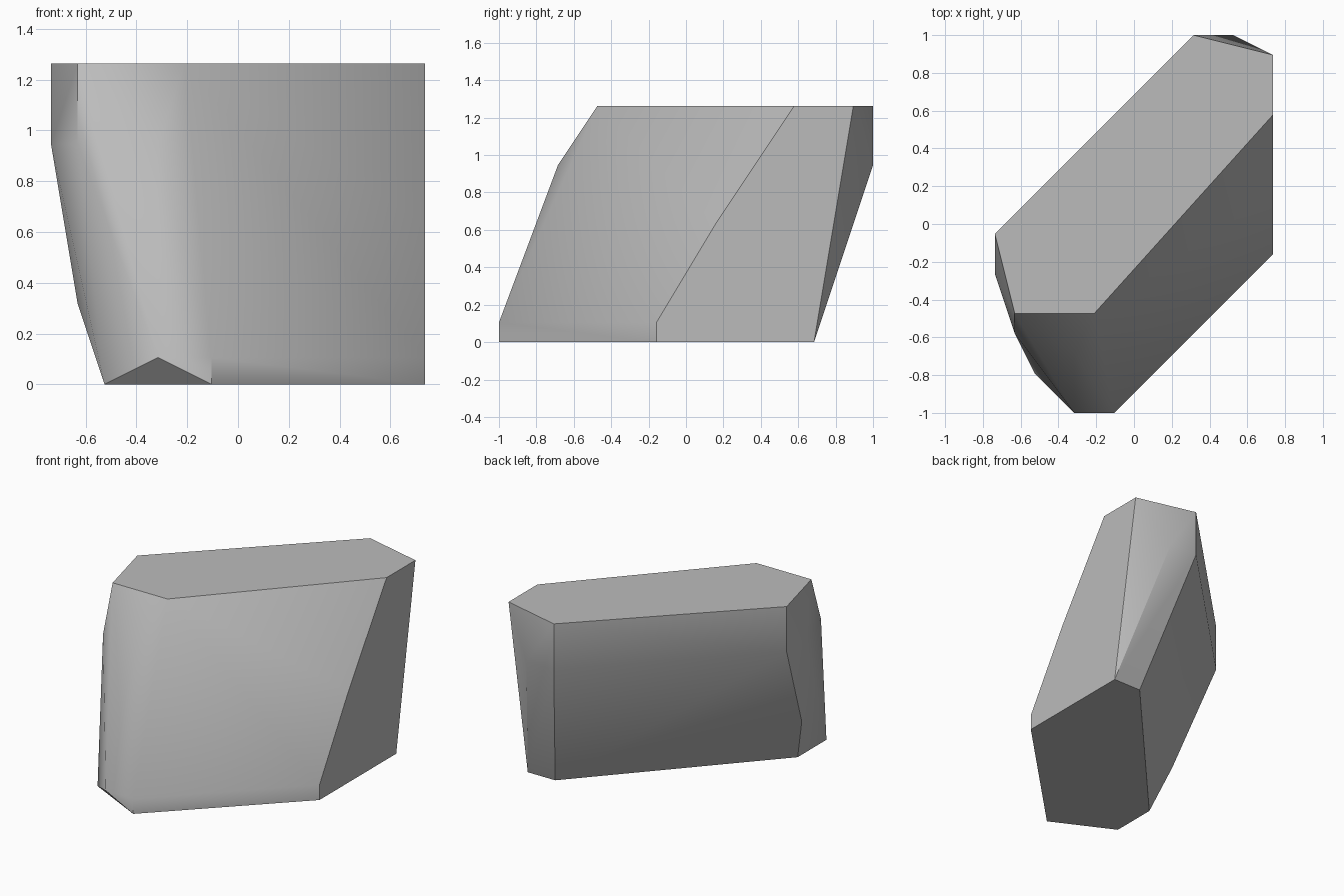
import bpy
import bmesh
import math
from mathutils import Vector

# Remove the default object
default_cube = bpy.data.objects.get("Cube")
if default_cube:
    bpy.data.objects.remove(default_cube, do_unlink=True)

# Rock corners per height level, on a coarse whole-number lattice
WIDTH, DEPTH = 14, 19
UNIT = 2 / DEPTH
LEVELS = {
    0: [(2, 2), (6, 0), (14, 8), (14, 16), (12, 16), (2, 5)],
    1: [(4, 0), (6, 0), (14, 8)],
    3: [(1, 6)],
    6: [(14, 11)],
    9: [(0, 9), (0, 7), (1, 4), (4, 3), (10, 19), (12, 19)],
    12: [(10, 19), (14, 18), (14, 15), (5, 5), (1, 5), (0, 9)],
}


def make_material(name, colour):
    material = bpy.data.materials.new(name)
    material.use_nodes = True
    material.diffuse_color = colour
    shader = material.node_tree.nodes["Principled BSDF"]
    shader.inputs["Base Color"].default_value = colour
    return material


def build_hull(name, levels, material):
    """Wrap a faceted convex block around the level corners."""
    bm = bmesh.new()
    for height, corners in levels.items():
        for across, along in corners:
            lattice_point = Vector((across - WIDTH / 2, along - DEPTH / 2, height))
            bm.verts.new(lattice_point * UNIT)
    bmesh.ops.convex_hull(bm, input=bm.verts[:])

    # Merge the triangles of flat facets
    bmesh.ops.dissolve_limit(bm, angle_limit=math.radians(0.5),
                             verts=bm.verts[:], edges=bm.edges[:])
    bmesh.ops.recalc_face_normals(bm, faces=bm.faces[:])

    mesh = bpy.data.meshes.new(name)
    bm.to_mesh(mesh)
    bm.free()
    mesh.materials.append(material)
    block = bpy.data.objects.new(name, mesh)
    bpy.context.collection.objects.link(block)
    return block


# Single stone block
stone_grey = make_material("stone grey", (0.5, 0.5, 0.5, 1))
rock = build_hull("rock", LEVELS, stone_grey)

# Soft shading over shallow facets, crisp along the main edges
bpy.ops.object.select_all(action="DESELECT")
rock.select_set(True)
bpy.context.view_layer.objects.active = rock
bpy.ops.object.shade_smooth_by_angle(angle=math.radians(30))
